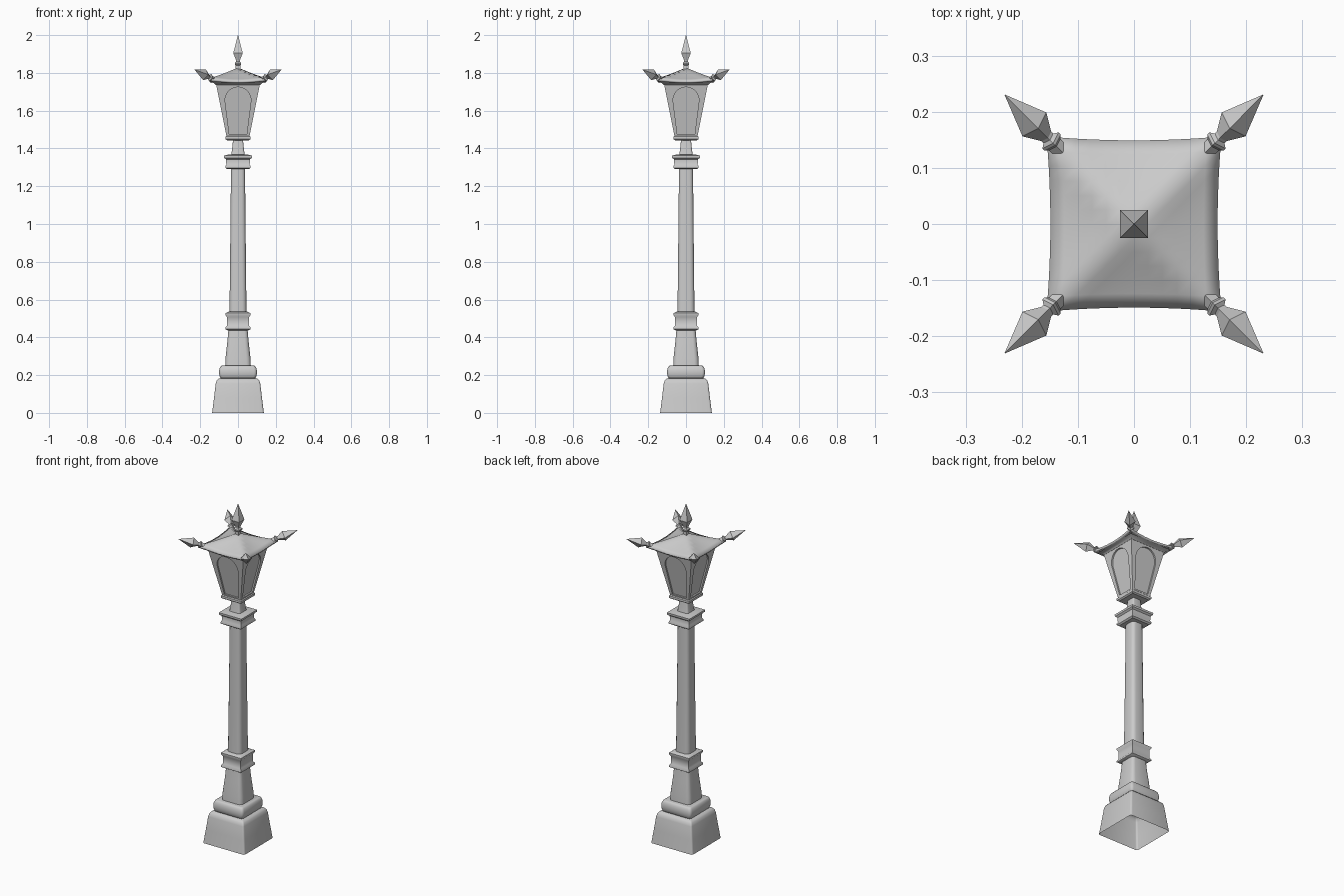
import bpy, bmesh, math
from mathutils import Vector, Matrix

if "Cube" in bpy.data.objects:
    bpy.data.objects.remove(bpy.data.objects["Cube"])

grey = bpy.data.materials.new("stone_grey")
grey.diffuse_color = (0.6, 0.6, 0.6, 1)
grey.use_nodes = True
grey.node_tree.nodes["Principled BSDF"].inputs["Base Color"].default_value = grey.diffuse_color


def finish(name, bm, angle=35, fix=True):
    if fix:
        bmesh.ops.recalc_face_normals(bm, faces=bm.faces)
    me = bpy.data.meshes.new(name)
    bm.to_mesh(me)
    bm.free()
    me.materials.append(grey)
    ob = bpy.data.objects.new(name, me)
    bpy.context.collection.objects.link(ob)
    bpy.context.view_layer.objects.active = ob
    ob.select_set(True)
    if angle:
        bpy.ops.object.shade_smooth_by_angle(angle=math.radians(angle))
    ob.select_set(False)
    return ob


def section(h, r, seg=3):
    """Square outline of half width h with corners rounded by r."""
    if r <= 0:
        return [(h, h), (-h, h), (-h, -h), (h, -h)]
    pts = []
    for q, (sx, sy) in enumerate(((1, 1), (-1, 1), (-1, -1), (1, -1))):
        for i in range(seg + 1):
            a = math.pi / 2 * (q + i / seg)
            pts.append((sx * (h - r) + r * math.cos(a), sy * (h - r) + r * math.sin(a)))
    return pts


def loft(name, profile, round_=0.0, angle=35, open_bottom=False):
    """Stack square sections given as (half width, z); round_ is a fraction of the half width."""
    bm = bmesh.new()
    rings = [[bm.verts.new((x, y, z)) for x, y in section(h, h * round_)] for h, z in profile]
    n = len(rings[0])
    for a, b in zip(rings, rings[1:]):
        for i in range(n):
            bm.faces.new((a[i], a[(i + 1) % n], b[(i + 1) % n], b[i]))
    bm.faces.new(rings[-1])
    if not open_bottom:
        bm.faces.new(rings[0][::-1])
    return finish(name, bm, angle, not open_bottom)


# Pedestal, hollow underneath
loft("pedestal", [(.137, 0), (.127, .08), (.118, .155), (.113, .172), (.104, .181), (.09, .184)],
     .08, 40, True)
# Rounded cushion moulding
loft("cushion", [(.085 + .015 * math.cos(a), .215 + .035 * math.sin(a))
                 for a in [math.pi * (i / 10 - .5) for i in range(11)]], .15, 40)
# Column parts
loft("lower_column", [(.068, .24), (.066, .29), (.056, .38), (.05, .45)], .35, 40)
loft("lower_band", [(.056, .437), (.066, .443), (.066, .452), (.059, .462),
                    (.059, .508), (.066, .518), (.066, .528), (.05, .536)])
loft("shaft", [(.045, .53), (.042, .8), (.037, 1.3)], .5, 40)
loft("capital", [(.058, 1.29), (.067, 1.297), (.067, 1.306), (.062, 1.314),
                 (.063, 1.342), (.073, 1.35), (.074, 1.362), (.05, 1.368)])
loft("neck", [(.037, 1.36), (.032, 1.39), (.026, 1.45)], .3)
loft("lantern_foot", [(.058, 1.443), (.066, 1.449), (.066, 1.462), (.06, 1.468)])

# Lantern body: four sloping sides, each with a recessed arched pane
Z0, Z1 = 1.464, 1.745


def half(z):
    return .061 + (z - Z0) / (Z1 - Z0) * .056


spring, top_v = 1.655, Z1 - 1.655
arch = [(-.046, 1.475), (.046, 1.475), (.069, spring)]
outer = [(-half(Z0), Z0), (half(Z0), Z0), (half(spring), spring)]
for i in range(1, 13):
    a = math.pi * i / 12
    c, s = math.cos(a), math.sin(a)
    arch.append((.069 * c, spring + .07 * s))
    k = 1 / max(abs(c), abs(s))
    z = spring + top_v * s * k
    outer.append((half(z) * c * k, z))
bm = bmesh.new()
for q in range(4):
    rot = Matrix.Rotation(q * math.pi / 2, 4, 'Z')
    loops = [[bm.verts.new(rot @ Vector((u, -half(z) + d, z))) for u, z in pts]
             for pts, d in ((outer, 0), (arch, 0), (arch, .009))]
    n = len(arch)
    for a, b in zip(loops, loops[1:]):
        for i in range(n):
            j = (i + 1) % n
            bm.faces.new((a[i], a[j], b[j], b[i]))
    bm.faces.new(loops[2])
finish("lantern_body", bm, 20, False)
loft("cornice", [(.116, 1.735), (.125, 1.744), (.14, 1.75), (.13, 1.756)])

# Swept roof with upturned corners
bm = bmesh.new()
N = 12
grid = []
for j in range(N + 1):
    for i in range(N + 1):
        u, v = 2 * i / N - 1, 2 * j / N - 1
        m = max(abs(u), abs(v))
        t = min(abs(u), abs(v)) / m if m else 0
        edge = 1.757 + .013 * t * t
        z = edge + (1.828 - edge) * (1 - m) ** 1.1
        grid.append(bm.verts.new((u * (.149 + .007 * v * v), v * (.149 + .007 * u * u), z)))
for j in range(N):
    for i in range(N):
        k = j * (N + 1) + i
        bm.faces.new((grid[k], grid[k + 1], grid[k + N + 2], grid[k + N + 1]))
roof = finish("roof", bm, 45, False)
mod = roof.modifiers.new("thickness", 'SOLIDIFY')
mod.thickness = .012
mod.offset = -1

# Spear finials: one upright, four leaning outwards at the corners
spear = [(.012, 0), (.012, .02), (.017, .026), (.017, .033), (.01, .04), (.01, .046),
         (.025, .085), (.0005, .18)]
loft("top_finial", [(h, 1.82 + z) for h, z in spear], 0, 0)
for q in range(4):
    name = ("back_right", "back_left", "front_left", "front_right")[q] + "_finial"
    ob = loft(name, [(h * .85, z * .83) for h, z in spear], 0, 0)
    a = math.pi * (.25 + .5 * q)
    d = Vector((math.cos(a), math.sin(a), .36)).normalized()
    tip = Vector((.23 * math.sqrt(2) * math.cos(a), .23 * math.sqrt(2) * math.sin(a), 1.817))
    ob.matrix_world = (Matrix.Translation(tip - d * .18 * .83)
                       @ Matrix.Rotation(a, 4, 'Z')
                       @ Matrix.Rotation(math.acos(d.z), 4, 'Y')
                       @ Matrix.Rotation(math.pi / 4, 4, 'Z'))
